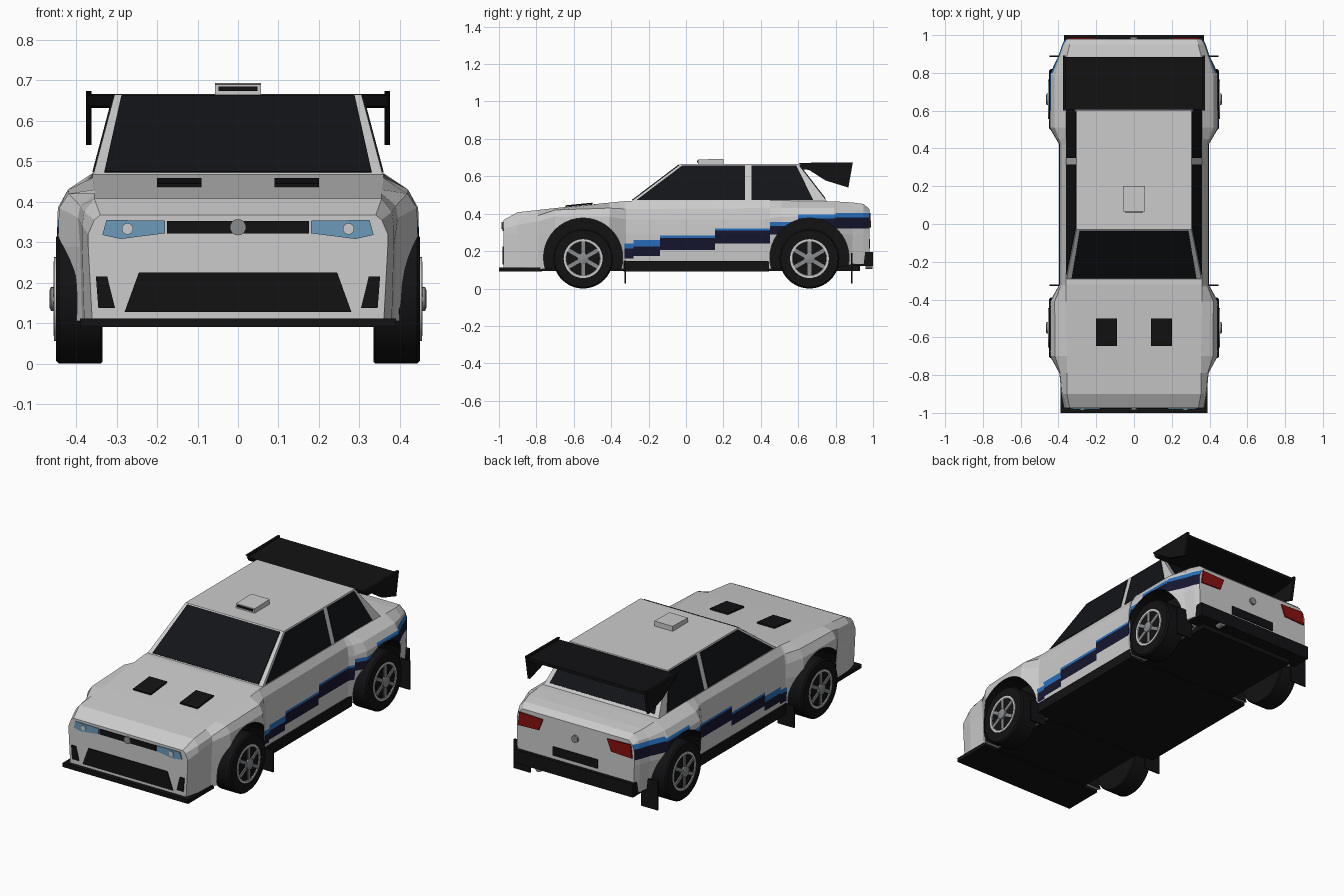
import bpy, bmesh, math
from mathutils import Vector, Matrix

if "Cube" in bpy.data.objects:
    bpy.data.objects.remove(bpy.data.objects["Cube"])


def mat(name, *rgb):
    m = bpy.data.materials.new(name)
    m.diffuse_color = (*rgb, 1)
    m.use_nodes = True
    m.node_tree.nodes["Principled BSDF"].inputs["Base Color"].default_value = m.diffuse_color
    return m


WHITE, BLUE = mat("white_paint", .78, .78, .76), mat("blue_stripe", .02, .16, .5)
NAVY, BLACK = mat("navy_stripe", .008, .008, .03), mat("black_trim", .006, .006, .007)
GLASS, RED = mat("dark_glass", .006, .007, .009), mat("red_lamp", .25, .005, .005)
LAMP, GREY = mat("headlight_glass", .15, .32, .48), mat("grey_metal", .25, .26, .27)
SILVER = mat("silver", .65, .65, .65)


def finish(name, bm, m):
    bmesh.ops.recalc_face_normals(bm, faces=bm.faces)
    me = bpy.data.meshes.new(name)
    bm.to_mesh(me)
    bm.free()
    ob = bpy.data.objects.new(name, me)
    bpy.context.collection.objects.link(ob)
    for x in (m if isinstance(m, list) else [m]):
        me.materials.append(x)
    return ob


def loft(name, rings, m):
    """Join closed rings of points and cap both ends."""
    bm = bmesh.new()
    rows = [[bm.verts.new(p) for p in r] for r in rings]
    n = len(rows[0])
    for a, b in zip(rows, rows[1:]):
        for i in range(n):
            bm.faces.new((a[i], a[(i + 1) % n], b[(i + 1) % n], b[i]))
    bm.faces.new(rows[0])
    bm.faces.new(rows[-1])
    return finish(name, bm, m)


def prism(name, axis, pts, lo, hi, m):
    """Extrude a (y,z) profile along x, or an (x,z) profile along y."""
    f = (lambda p, d: (d, *p)) if axis == 'x' else (lambda p, d: (p[0], d, p[1]))
    return loft(name, [[f(p, d) for p in pts] for d in (lo, hi)], m)


def box(name, x0, x1, y0, y1, z0, z1, m):
    return prism(name, 'y', [(x0, z0), (x1, z0), (x1, z1), (x0, z1)], y0, y1, m)


def panel(name, pts, m):
    """Thin plate lying on a sloping surface."""
    p = [Vector(q) for q in pts]
    n = (p[1] - p[0]).cross(p[2] - p[0]).normalized() * .004
    return loft(name, [[q - n for q in p], [q + n for q in p]], m)


def lathe(name, axis, centre, prof, m, n=32):
    """Spin an (offset along axis, radius) profile around x or y."""
    rings = []
    for d, r in prof:
        ring = []
        for i in range(n):
            c, s = r * math.cos(i * math.tau / n), r * math.sin(i * math.tau / n)
            ring.append(Vector(centre) + Vector((d, c, s) if axis == 'x' else (c, d, s)))
        rings.append(ring)
    return loft(name, rings, m)


# Body shell: y, bottom (x,z), lower side x, upper side (x,z), shoulder (x,z), deck edge (x,z)
sections = [
    (-.975, .36, .105, .37, .37, .32, .355, .355, .34, .367),
    (-.90, .38, .105, .385, .385, .34, .38, .375, .355, .408),
    (-.79, .385, .105, .39, .395, .36, .39, .39, .355, .42),
    (-.70, .42, .105, .445, .442, .385, .418, .42, .355, .43),
    (-.41, .42, .105, .445, .442, .385, .42, .43, .36, .459),
    (-.32, .385, .105, .395, .393, .37, .385, .425, .36, .468),
    (.42, .385, .105, .395, .393, .37, .385, .43, .36, .47),
    (.51, .42, .105, .448, .445, .385, .42, .43, .36, .47),
    (.79, .42, .105, .448, .445, .385, .42, .43, .36, .466),
    (.89, .38, .13, .40, .40, .38, .39, .42, .355, .46),
    (.95, .37, .13, .38, .38, .38, .37, .42, .34, .452),
    (.98, .36, .13, .365, .365, .37, .355, .40, .33, .425)]
rings = []
for y, xb, zb, xl, xu, zu, xs, zs, xe, ze in sections:
    half = [(xb, zb), (xl, .29), (xu, zu), (xs, zs), (xe, ze)]
    rings.append([(x, y, z) for x, z in half] + [(-x, y, z) for x, z in reversed(half)])
paint = [WHITE, BLUE, NAVY, BLACK]
body = loft("body_shell", rings, paint)

# Stepped side stripes, cut into the side faces
steps = [(-.33, -.28, .16, .215, .24), (-.28, -.14, .175, .225, .26), (-.14, .155, .205, .27, .283),
         (.155, .45, .24, .31, .322), (.45, .6, .29, .335, .355), (.6, .8, .325, .375, .395),
         (.8, .99, .32, .38, .405)]
bm = bmesh.new()
bm.from_mesh(body.data)


def side_faces(y0, y1):
    bm.normal_update()
    return [f for f in bm.faces if abs(f.normal.x) > .4 and y0 < f.calc_center_median().y < y1]


def slice_faces(faces, co, no):
    geom = set(faces) | {e for f in faces for e in f.edges} | {v for f in faces for v in f.verts}
    bmesh.ops.bisect_plane(bm, geom=list(geom), dist=1e-5, plane_co=co, plane_no=no)


for st in steps:
    slice_faces(side_faces(-1, 1), (0, st[0], 0), (0, 1, 0))
for y0, y1, *zs in steps:
    for z in zs:
        slice_faces(side_faces(y0, y1), (0, 0, z), (0, 0, 1))
    for f in side_faces(y0, y1):
        z = f.calc_center_median().z
        if zs[0] < z < zs[2]:
            f.material_index = 2 if z < zs[1] else 1
bm.to_mesh(body.data)
bm.free()

# Wheel arches
AXLES = (("front", -.55), ("rear", .66))
for _, y in AXLES:
    for s in (-1, 1):
        cut = lathe("arch_cutter", 'x', (s * .45, y, .165), [(-.14, .212), (.14, .212)], paint, 40)
        for p in cut.data.polygons:
            p.material_index = 3
        mod = body.modifiers.new("arch", 'BOOLEAN')
        mod.object, mod.operation, mod.solver = cut, 'DIFFERENCE', 'EXACT'
        bpy.context.view_layer.update()
        me = bpy.data.meshes.new_from_object(body.evaluated_get(bpy.context.evaluated_depsgraph_get()))
        body.modifiers.clear()
        body.data = me
        bpy.data.objects.remove(cut)

# Cabin and glass
def cab(z):
    t = (z - .465) / .2
    return .358 - .053 * t, -.295 + .265 * t, .755 - .155 * t   # half width, front y, rear y


loft("cabin", [[(-x, a, z), (x, a, z), (x, b, z), (-x, b, z)]
               for z in (.465, .665) for x, a, b in [cab(z)]], WHITE)
panel("windscreen", [(x, cab(z)[1], z) for x, z in
                     [(-.33, .472), (.33, .472), (.288, .66), (-.288, .66)]], GLASS)
panel("rear_window", [(x, cab(z)[2], z) for x, z in
                      [(-.325, .48), (.325, .48), (.285, .655), (-.285, .655)]], GLASS)
for s in (-1, 1):
    for name, pts in (("front_side_window", [(-.265, .472), (.315, .472), (.315, .657), (-.02, .657)]),
                      ("rear_side_window", [(.35, .472), (.68, .472), (.59, .657), (.35, .657)])):
        panel(name, [(s * cab(z)[0], y, z) for y, z in pts], GLASS)

# Roof scoop
prism("roof_scoop", 'x', [(.065, .66), (.065, .69), (.2, .693), (.2, .66)], -.057, .057, WHITE)
box("scoop_opening", -.048, .048, .06, .07, .674, .685, BLACK)

# Underside, sills, splitter, rear bumper
box("floor", -.3, .3, -.95, .93, .095, .135, BLACK)
box("sills", -.397, .397, -.335, .445, .09, .147, BLACK)
box("front_splitter", -.39, .39, -1, -.77, .09, .112, BLACK)
box("rear_bumper", -.37, .37, .89, 1, .12, .195, BLACK)
lathe("exhaust", 'y', (.22, .96, .125), [(0, .02), (.038, .02)], GREY, 16)

# Rear wing
prism("wing_blade", 'x', [(.605, .662), (.885, .666), (.885, .65), (.74, .632), (.62, .636)], -.37, .37, BLACK)
for s in (-1, 1):
    prism("wing_endplate", 'x', [(.6, .672), (.892, .674), (.868, .54), (.745, .578)],
          s * .362, s * .376, BLACK)

# Nose
F0, F1 = -.98, -.965
prism("upper_grille", 'y', [(-.175, .322), (.175, .322), (.175, .352), (-.175, .352)], F0, F1, BLACK)
prism("lower_grille", 'y', [(-.28, .128), (.28, .128), (.245, .225), (-.245, .225)], F0, F1, BLACK)
lathe("front_disc", 'y', (0, -.978, .337), [(-.008, .02), (.01, .02)], GREY, 20)
for s in (-1, 1):
    prism("headlight", 'y', [(s * x, z) for x, z in [(.18, .353), (.325, .355), (.335, .318), (.29, .308),
                                                     (.18, .322)]], F0, F1, LAMP)
    lathe("headlight_bulb", 'y', (s * .273, -.98, .333), [(-.004, .014), (.01, .014)], SILVER, 16)
    prism("side_intake", 'y', [(s * x, z) for x, z in [(.304, .138), (.345, .138), (.351, .215),
                                                       (.323, .215)]], F0, F1, BLACK)
    hood = lambda y: .409 + (y + .9) * .1
    panel("hood_vent", [(s * x, y, hood(y) + .006) for x, y in [(.09, -.645), (.2, -.645), (.2, -.5),
                                                                (.09, -.5)]], BLACK)
    # Tail
    prism("tail_light", 'y', [(s * x, z) for x, z in [(.2, .40), (.345, .405), (.355, .33), (.225, .335)]],
          .97, .987, RED)
    # Mudflaps
    for y, top in ((-.325, .15), (.887, .19)):
        box("mudflap", s * .345, s * .447, y - .004, y + .004, .027, top, BLACK)
box("rear_plate_recess", -.14, .14, .97, .985, .215, .265, BLACK)
lathe("rear_disc", 'y', (0, .98, .345), [(-.01, .02), (.01, .02)], GREY, 20)

# Wheels
for name, y in AXLES:
    for s in (-1, 1):
        c = (s * .39, y, .16)
        prof = lambda *p: [(s * d, r) for d, r in p]
        tyre = lathe(name + "_tyre", 'x', c, prof((-.055, .1), (-.055, .155), (-.05, .16), (.052, .16),
                                                  (.06, .152), (.06, .1)), BLACK, 40)
        rim = lathe(name + "_rim", 'x', c, prof((.04, .104), (.064, .104), (.064, .092), (.058, .088)), SILVER, 32)
        hub = lathe(name + "_hub", 'x', c, prof((.05, .03), (.072, .03), (.075, .022)), GREY, 16)
        for i in range(6):
            spoke = box(name + "_spoke", -.004, .004, -.01, .01, .02, .092, GREY)
            spoke.data.transform(Matrix.Translation((c[0] + s * .062, y, .16))
                                 @ Matrix.Rotation(i * math.tau / 6, 4, 'X'))
        for ob in (tyre, rim, hub):
            bpy.ops.object.select_all(action='DESELECT')
            ob.select_set(True)
            bpy.context.view_layer.objects.active = ob
            bpy.ops.object.shade_smooth_by_angle(angle=math.radians(30))
